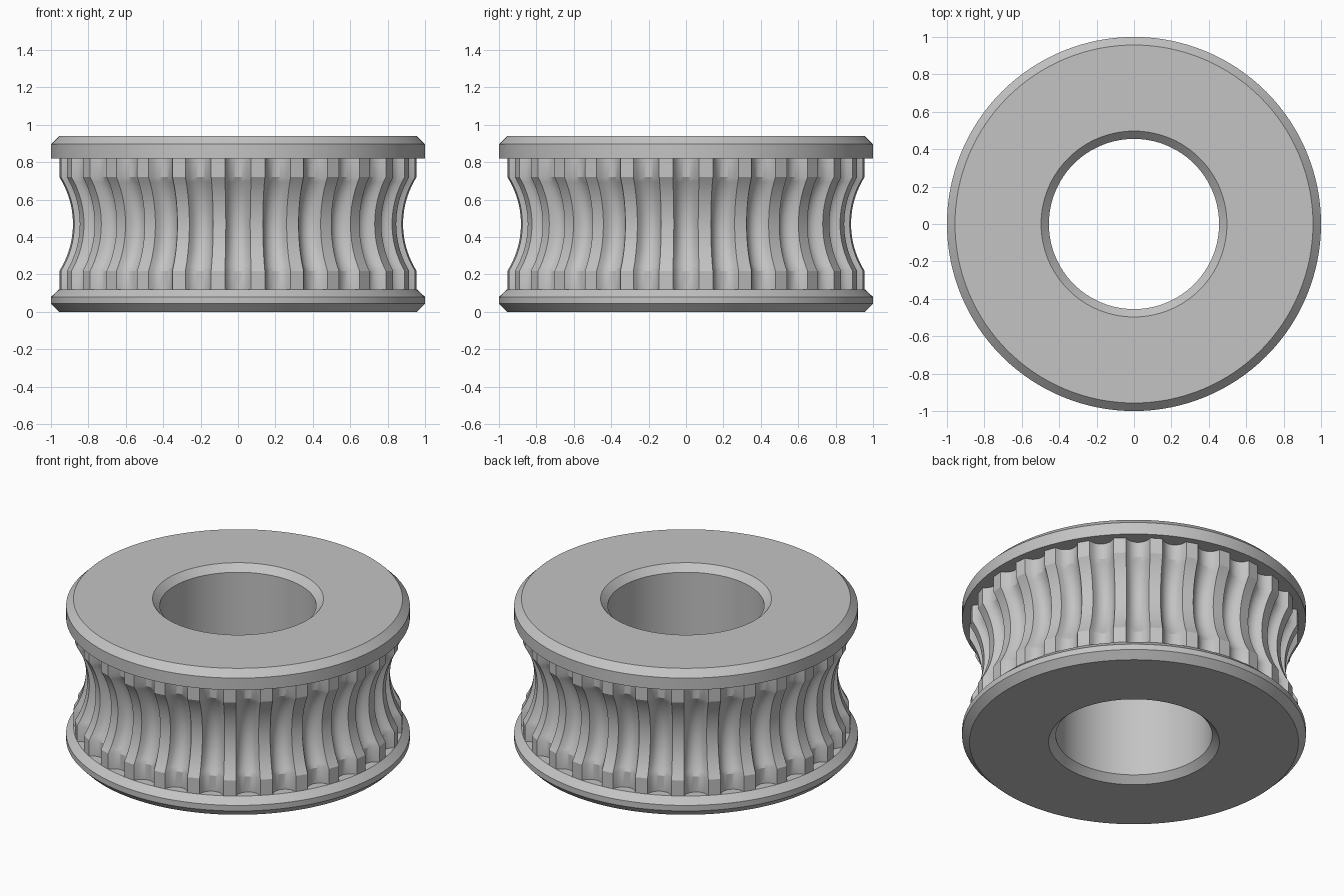
import bpy, bmesh, math

cube = bpy.data.objects.get("Cube")
if cube:
    bpy.data.objects.remove(cube)

TEETH = 28
HALF_GROOVE = 0.074     # half the angle of one groove
GROOVE_DEPTH = 0.055
TOOTH_R, WAIST_R = 0.957, 0.885
LOW, HIGH = 0.12, 0.82

grey = bpy.data.materials.new("plain grey")
grey.use_nodes = True
colour = (0.55, 0.55, 0.55, 1)
grey.diffuse_color = colour
grey.node_tree.nodes["Principled BSDF"].inputs["Base Color"].default_value = colour


def skin_rings(name, rings, closed):
    """Join rings of points with quads and make a smooth object."""
    bm = bmesh.new()
    rows = [[bm.verts.new(p) for p in ring] for ring in rings]
    pairs = list(zip(rows, rows[1:]))
    if closed:
        pairs.append((rows[-1], rows[0]))
    for a, b in pairs:
        n = len(a)
        for i in range(n):
            j = (i + 1) % n
            bm.faces.new((a[i], a[j], b[j], b[i]))
    mesh = bpy.data.meshes.new(name)
    bm.to_mesh(mesh)
    bm.free()
    mesh.materials.append(grey)
    obj = bpy.data.objects.new(name, mesh)
    bpy.context.collection.objects.link(obj)
    bpy.ops.object.select_all(action='DESELECT')
    obj.select_set(True)
    bpy.context.view_layer.objects.active = obj
    bpy.ops.object.shade_smooth_by_angle(angle=math.radians(28))
    return obj


def circle(r, z, n=128):
    return [(r * math.cos(math.tau * i / n), r * math.sin(math.tau * i / n), z)
            for i in range(n)]


# Chamfered flanges, hidden core and bore, as one turned profile
profile = [(0.497, 0), (0.957, 0), (1, 0.044), (1, 0.08), (0.957, LOW),
           (0.8, LOW), (0.8, HIGH), (1, HIGH), (1, 0.897), (0.957, 0.94),
           (0.497, 0.94), (0.455, 0.898), (0.455, 0.042)]
skin_rings("flanged_hub", [circle(r, z) for r, z in profile], True)


# Toothed drum: straight ends, waisted middle, round-bottomed grooves
def drum_radius(z):
    mid, half, sag = (LOW + HIGH) / 2, 0.25, TOOTH_R - WAIST_R
    bend = (half ** 2 + sag ** 2) / (2 * sag)
    h = min(abs(z - mid), half)
    return WAIST_R + bend - math.sqrt(bend ** 2 - h ** 2)


half_w = HALF_GROOVE * TOOTH_R
arc_r = (half_w ** 2 + GROOVE_DEPTH ** 2) / (2 * GROOVE_DEPTH)


def groove_cut(t):
    x = t * half_w
    return math.sqrt(arc_r ** 2 - x ** 2) - (arc_r - GROOVE_DEPTH)


def toothed_ring(z, steps=10):
    ring = []
    for k in range(TEETH):
        centre = math.tau * k / TEETH
        for s in range(steps + 1):
            t = 2 * s / steps - 1
            a = centre + t * HALF_GROOVE
            r = drum_radius(z) - max(0, groove_cut(t))
            ring.append((r * math.cos(a), r * math.sin(a), z))
    return ring


waist = [0.22 + 0.5 * i / 20 for i in range(21)]
skin_rings("toothed_drum", [toothed_ring(z) for z in [LOW] + waist + [HIGH]], False)

# Face every surface outwards
for name in ("flanged_hub", "toothed_drum"):
    mesh = bpy.data.objects[name].data
    bm = bmesh.new()
    bm.from_mesh(mesh)
    if name == "flanged_hub":
        bmesh.ops.recalc_face_normals(bm, faces=bm.faces)
    bm.to_mesh(mesh)
    bm.free()
